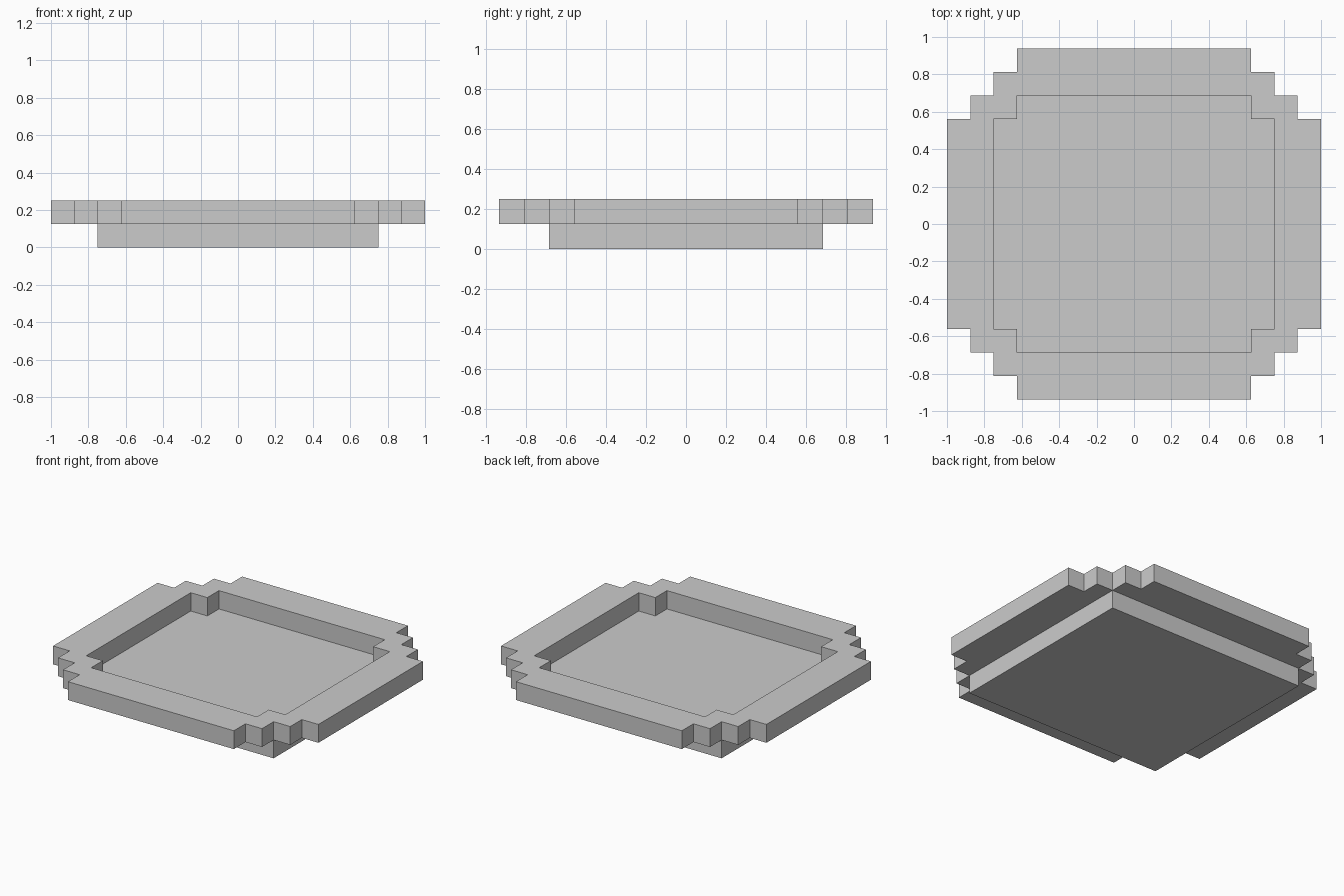
import bpy
import bmesh

cube = bpy.data.objects.get("Cube")
if cube:
    bpy.data.objects.remove(cube, do_unlink=True)

U = 0.125  # one step of the blocky grid

grey = bpy.data.materials.new("light grey")
grey.use_nodes = True
colour = (0.6, 0.6, 0.6, 1)
grey.diffuse_color = colour
grey.node_tree.nodes["Principled BSDF"].inputs["Base Color"].default_value = colour


def stepped_outline(corner):
    """Mirror one quadrant's corner points into a closed outline."""
    back = corner[::-1]
    return (corner + [(-x, y) for x, y in back]
            + [(-x, -y) for x, y in corner] + [(x, -y) for x, y in back])


def add_object(name, bm):
    bmesh.ops.recalc_face_normals(bm, faces=bm.faces[:])
    mesh = bpy.data.meshes.new(name)
    bm.to_mesh(mesh)
    bm.free()
    mesh.materials.append(grey)
    obj = bpy.data.objects.new(name, mesh)
    bpy.context.collection.objects.link(obj)
    return obj


def extrude_up(bm, faces, height):
    new = bmesh.ops.extrude_face_region(bm, geom=faces)["geom"]
    verts = [v for v in new if isinstance(v, bmesh.types.BMVert)]
    bmesh.ops.translate(bm, verts=verts, vec=(0, 0, height))


# Base slab: plain rectangle that also forms the floor of the tray
bm = bmesh.new()
x, y = 6 * U, 5.5 * U
floor = bm.faces.new([bm.verts.new((a, b, 0))
                      for a, b in stepped_outline([(x, y)])])
extrude_up(bm, [floor], U)
add_object("base_slab", bm)

# Raised rim: stepped outer outline with a notched opening
outer = [(8, 4.5), (7, 4.5), (7, 5.5), (6, 5.5), (6, 6.5), (5, 6.5), (5, 7.5)]
inner = [(6, 4.5), (5, 4.5), (5, 5.5)]
bm = bmesh.new()
edges = []
for corner in (outer, inner):
    loop = [bm.verts.new((a * U, b * U, U)) for a, b in stepped_outline(corner)]
    edges += [bm.edges.new((loop[i - 1], loop[i])) for i in range(len(loop))]
bmesh.ops.triangle_fill(bm, edges=edges, use_beauty=True, normal=(0, 0, 1))
extrude_up(bm, bm.faces[:], U)
# Merge the fill triangles back into flat faces
bmesh.ops.dissolve_limit(bm, angle_limit=0.01, verts=bm.verts[:], edges=bm.edges[:])
add_object("stepped_rim", bm)
